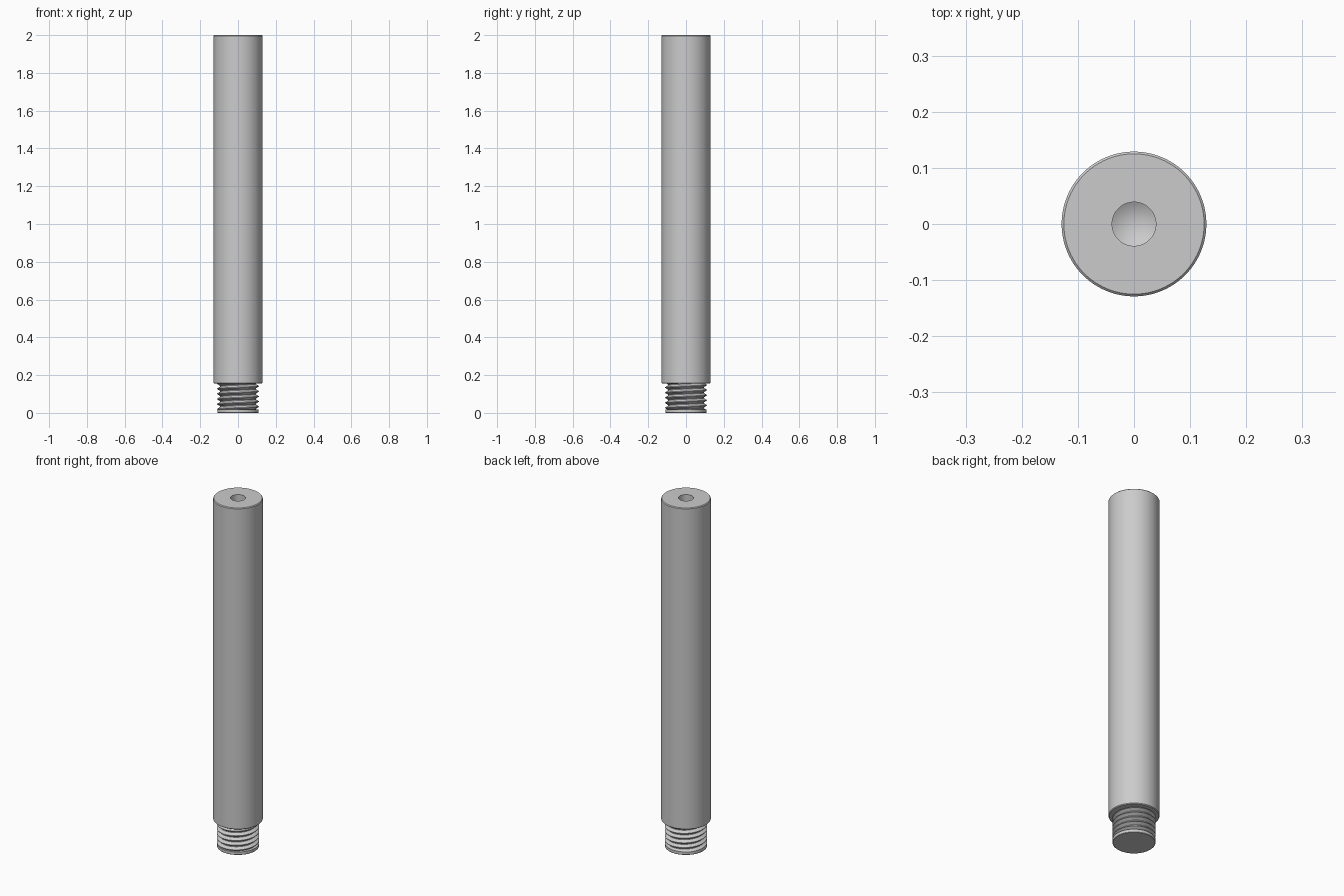
import bpy, bmesh, math

if "Cube" in bpy.data.objects:
    bpy.data.objects.remove(bpy.data.objects["Cube"])

SEG = 96
steel = bpy.data.materials.new("brushed_steel")
steel.diffuse_color = (0.6, 0.6, 0.6, 1)
steel.use_nodes = True
steel.node_tree.nodes["Principled BSDF"].inputs["Base Color"].default_value = steel.diffuse_color


def finish(name, bm, angle=30):
    bmesh.ops.remove_doubles(bm, verts=bm.verts, dist=1e-5)
    bmesh.ops.dissolve_degenerate(bm, edges=bm.edges, dist=1e-6)
    bmesh.ops.recalc_face_normals(bm, faces=bm.faces)
    mesh = bpy.data.meshes.new(name)
    bm.to_mesh(mesh)
    bm.free()
    mesh.materials.append(steel)
    obj = bpy.data.objects.new(name, mesh)
    bpy.context.collection.objects.link(obj)
    bpy.ops.object.select_all(action='DESELECT')
    obj.select_set(True)
    bpy.context.view_layer.objects.active = obj
    bpy.ops.object.shade_smooth_by_angle(angle=math.radians(angle))
    return obj


def lathe(name, profile):
    bm = bmesh.new()
    verts = [bm.verts.new((r, 0, z)) for r, z in profile]
    edges = [bm.edges.new(pair) for pair in zip(verts, verts[1:])]
    bmesh.ops.spin(bm, geom=verts + edges, cent=(0, 0, 0), axis=(0, 0, 1),
                   angle=math.tau, steps=SEG, use_merge=False)
    return finish(name, bm)


# Main rod: small edge chamfers and a drilled hole with a conical bottom
R, SHOULDER, HOLE = 0.129, 0.155, 0.039
lathe("rod_body", [
    (0, SHOULDER), (R - 0.004, SHOULDER), (R, SHOULDER + 0.004),
    (R, 1.996), (R - 0.004, 2.0), (HOLE, 2.0),
    (HOLE, 1.88), (0, 1.857)])

# Plain collar at the tip of the stud
COLLAR = 0.018
lathe("stud_collar", [(0, 0), (0.107, 0), (0.109, 0.002),
                      (0.109, COLLAR), (0.09, COLLAR)])

# Right-handed helical thread between collar and shoulder
PITCH, CREST, ROOT = 0.027, 0.110, 0.094
KNOTS = [(0.0, ROOT), (0.12, ROOT), (0.5, CREST), (0.62, CREST), (1.0, ROOT)]


def thread_radius(phase):
    phase %= 1.0
    for (a, ra), (b, rb) in zip(KNOTS, KNOTS[1:]):
        if phase <= b:
            return ra + (rb - ra) * (phase - a) / (b - a)
    return ROOT


bm = bmesh.new()
rows = []
for turn in range(-1, 7):
    for knot, _ in KNOTS[:-1]:
        row = []
        for i in range(SEG + 1):
            t = i / SEG
            z = COLLAR + PITCH * (turn + knot + t)
            z = min(max(z, COLLAR), SHOULDER)
            r = thread_radius((z - COLLAR) / PITCH - t)
            a = math.tau * t
            row.append(bm.verts.new((r * math.cos(a), r * math.sin(a), z)))
        rows.append(row)
for low, high in zip(rows, rows[1:]):
    for i in range(SEG):
        quad = (low[i], low[i + 1], high[i + 1], high[i])
        if max(v.co.z for v in quad) - min(v.co.z for v in quad) > 1e-6:
            bm.faces.new(quad)
bmesh.ops.delete(bm, geom=[v for v in bm.verts if not v.link_faces],
                 context='VERTS')
finish("stud_thread", bm)
